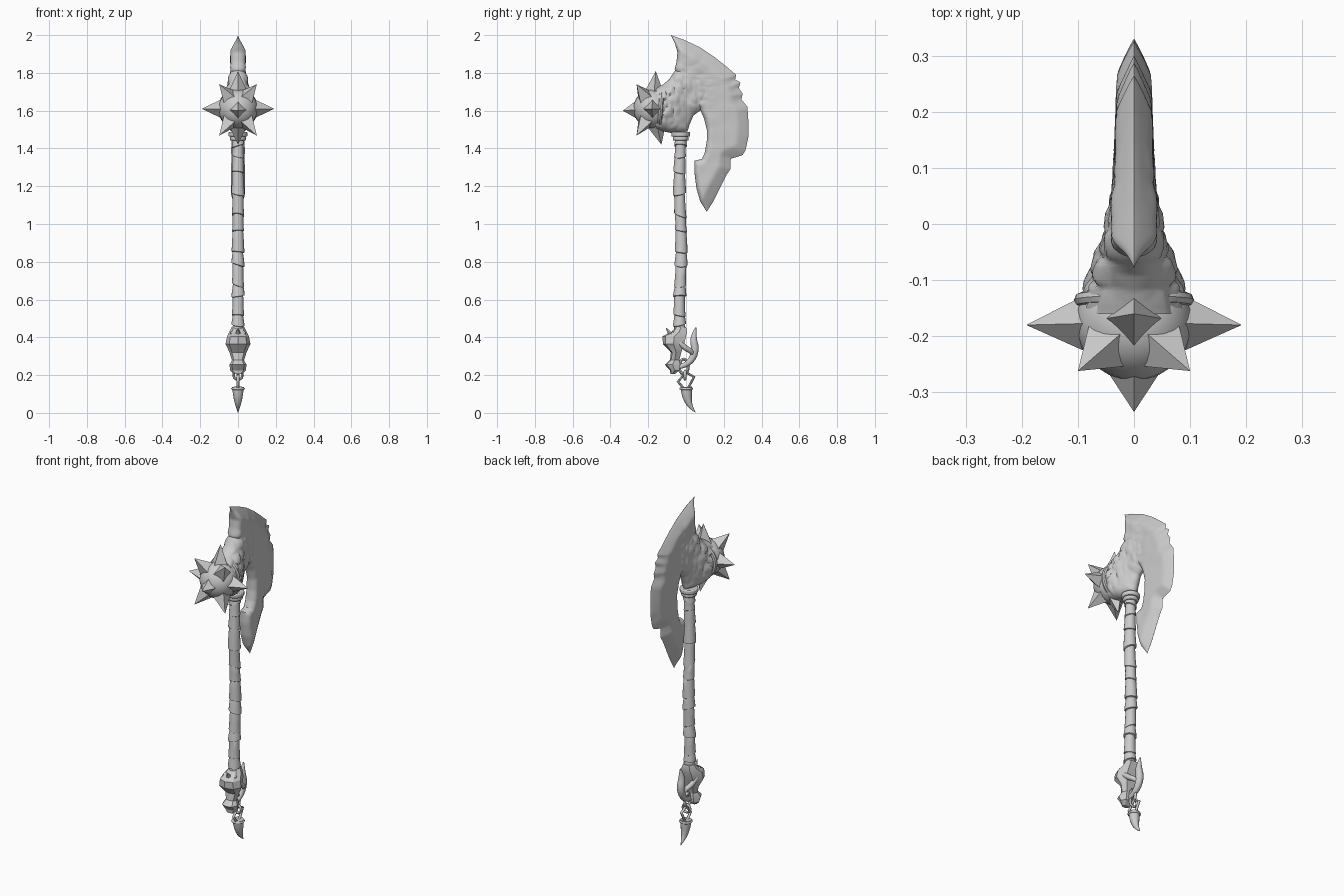
import bpy, bmesh, random
from math import sin, cos, pi, radians
from mathutils import Vector, noise

if "Cube" in bpy.data.objects:
    bpy.data.objects.remove(bpy.data.objects["Cube"])
random.seed(4)


def finish(ob, name, angle=35):
    ob.name = name
    bpy.ops.object.select_all(action='DESELECT')
    ob.select_set(True)
    bpy.context.view_layer.objects.active = ob
    bpy.ops.object.shade_smooth_by_angle(angle=radians(angle))
    return ob


def loft(name, rings, angle=35):
    bm = bmesh.new()
    rows = [[bm.verts.new(p) for p in r] for r in rings]
    n = len(rows[0])
    for a, b in zip(rows, rows[1:]):
        for i in range(n):
            bm.faces.new((a[i], a[(i + 1) % n], b[(i + 1) % n], b[i]))
    bm.faces.new(rows[0])
    bm.faces.new(rows[-1])
    bmesh.ops.remove_doubles(bm, verts=bm.verts, dist=0.0004)
    bmesh.ops.recalc_face_normals(bm, faces=bm.faces)
    me = bpy.data.meshes.new(name)
    bm.to_mesh(me)
    bm.free()
    ob = bpy.data.objects.new(name, me)
    bpy.context.collection.objects.link(ob)
    return finish(ob, name, angle)


def tube(name, pts, cyclic=False, res=3, kind='POLY'):
    """Tapered tube in the x = const plane; pts are (x, y, z, radius)."""
    cu = bpy.data.curves.new(name, 'CURVE')
    cu.dimensions = '3D'
    cu.bevel_depth = 1
    cu.bevel_resolution = res
    cu.use_fill_caps = True
    sp = cu.splines.new(kind)
    sp.points.add(len(pts) - 1)
    for p, (x, y, z, r) in zip(sp.points, pts):
        p.co, p.radius = (x, y, z, 1), r
    sp.use_cyclic_u = cyclic
    if kind == 'NURBS':
        sp.order_u, sp.use_endpoint_u, sp.resolution_u = 3, True, 6
    ob = bpy.data.objects.new(name, cu)
    bpy.context.collection.objects.link(ob)
    bpy.ops.object.select_all(action='DESELECT')
    ob.select_set(True)
    bpy.context.view_layer.objects.active = ob
    bpy.ops.object.convert(target='MESH')
    return finish(bpy.context.object, name, 45)


def lerp_table(t, table):
    for (a, va), (b, vb) in zip(table, table[1:]):
        if t <= b:
            return va + (vb - va) * max(0, (t - a) / (b - a))
    return table[-1][1]


def edge_dist(p, line):
    best = 9
    for a, b in zip(line, line[1:]):
        d = b - a
        t = max(0, min(1, (p - a).dot(d) / max(d.length_squared, 1e-9)))
        best = min(best, (p - a - d * t).length)
    return best


def plate(name, stations, thick, inner, outer, steps, cols, scale_amt):
    """Plate between two outlines in yz. inner/outer = (edge width, roundness)."""
    lines = [[Vector((s[k], s[k + 1])) for s in stations] for k in (0, 2)]

    def prof(d, width, p):
        return max(0, 1 - (1 - min(1, d / width)) ** p) ** (1 / p)

    rings = []
    last = len(stations) - 1
    for i in range(last * steps + 1):
        k = min(i // steps, last - 1)
        t = i / steps - k
        a, b = (ln[k].lerp(ln[k + 1], t) for ln in lines)
        front = []
        for j in range(cols + 1):
            q = a.lerp(b, (1 - cos(pi * j / cols)) / 2)
            h = 0
            if 0 < j < cols:
                h = lerp_table(q.x, thick) * prof(edge_dist(q, lines[0]), *inner) * prof(edge_dist(q, lines[1]), *outer)
                d = noise.voronoi(Vector((q.x, q.y, 0.3)) * 19)[0]
                crack = 1 - min(1, (d[1] - d[0]) * 2.5)
                mask = max(0, min(1, (0.17 - q.x) * 10)) * max(0, min(1, (q.y - 1.45) * 12)) * max(0, min(1, (1.93 - q.y) * 8))
                soft = noise.noise(Vector((q.x, q.y, 0)) * 14) * 0.08
                h *= 1 + soft - scale_amt * crack * mask
            front.append(Vector((h, q.x, q.y)))
        back = [Vector((-v.x, v.y, v.z)) for v in front[-2:0:-1]]
        rings.append(front + back)
    return loft(name, rings, 40)


# Crescent blade with a chipped cutting edge: inner y, z, outer y, z
blade = [(-.08, 2.0, -.08, 2.0), (-.06, 1.96, -.01, 1.975), (-.045, 1.91, .075, 1.935),
         (-.05, 1.86, .15, 1.885), (-.06, 1.82, .20, 1.845), (-.05, 1.78, .265, 1.79),
         (-.03, 1.75, .26, 1.765), (-.01, 1.72, .288, 1.75), (.01, 1.69, .28, 1.72),
         (.03, 1.66, .30, 1.69), (.05, 1.635, .293, 1.66), (.075, 1.605, .325, 1.62),
         (.095, 1.56, .33, 1.55), (.11, 1.50, .33, 1.46), (.11, 1.44, .315, 1.39),
         (.10, 1.38, .30, 1.365), (.085, 1.345, .237, 1.345), (.045, 1.335, .235, 1.29),
         (.045, 1.27, .215, 1.26), (.055, 1.19, .175, 1.18), (.075, 1.12, .145, 1.12),
         (.11, 1.065, .11, 1.065)]
plate("blade", blade, [(-.06, .042), (0, .042), (.1, .036), (.3, .028)],
      (.03, 2), (.06, 1.1), 5, 24, .16)

# Scaly neck joining blade and ball
neck = [(-.16, 1.72, -.16, 1.50), (-.12, 1.74, -.12, 1.49), (-.09, 1.765, -.08, 1.482), (-.06, 1.81, -.04, 1.482),
        (-.03, 1.84, .008, 1.49), (.02, 1.84, .02, 1.53), (.05, 1.82, .04, 1.575),
        (.09, 1.80, .075, 1.60), (.15, 1.77, .15, 1.63)]
plate("scaled_neck", neck, [(-.16, .098), (-.1, .086), (0, .052), (.08, .042), (.15, .02)],
      (.10, 2), (.09, 2), 6, 32, .14)

# Spiked ball behind the blade
centre = Vector((0, -.175, 1.61))
bpy.ops.mesh.primitive_uv_sphere_add(segments=28, ring_count=16, radius=.104, location=centre)
finish(bpy.context.object, "spike_ball")
bpy.ops.mesh.primitive_torus_add(major_segments=32, minor_segments=8, major_radius=.094, minor_radius=.013,
                                 location=(0, -.135, 1.61), rotation=(radians(86), 0, 0))
finish(bpy.context.object, "ball_collar")
tips = [(0, -.335, 1.6), (0, -.16, 1.81), (0, -.13, 1.42)]
tips += [(s * x, y, z) for s in (-1, 1) for x, y, z in ((.192, -.18, 1.61), (.1, -.262, 1.74), (.1, -.262, 1.468))]
for tip in tips:
    d = Vector(tip) - centre
    base = .075
    bpy.ops.mesh.primitive_cone_add(vertices=4, radius1=.056, radius2=0, depth=d.length - base,
                                    location=centre + d.normalized() * (base + d.length) / 2)
    ob = bpy.context.object
    ob.rotation_mode = 'QUATERNION'
    ob.rotation_quaternion = d.to_track_quat('Z', 'Y')
    finish(ob, "spike", 20)

# Handle wrapped in overlapping tilted leather bands
rings, z = [], .40
while z < 1.44:
    h = min(random.uniform(.045, .12), 1.48 - z)
    tilt, turn = random.uniform(.004, .014), random.uniform(0, 2 * pi)
    r = random.uniform(.031, .036)
    for dz, rad in ((0, .027), (.003, r), (h * .5, r - .003), (h - .004, .0285)):
        cy = -.03 + .005 * sin((z + dz) * 9)
        rings.append([Vector((rad * cos(a), cy + rad * sin(a), z + dz + tilt * sin(a + turn)))
                      for a in (2 * pi * k / 16 for k in range(16))])
    z += h
loft("wrapped_handle", rings, 40)
for z, r, depth in ((1.475, .05, .026), (1.452, .042, .022)):
    bpy.ops.mesh.primitive_cylinder_add(vertices=20, radius=r, depth=depth, location=(0, -.028, z))
    ob = bpy.context.object
    m = ob.modifiers.new("bevel", 'BEVEL')
    m.width, m.segments = .006, 2
    finish(ob, "handle_collar")

# Pommel: faceted claw plates, z, back y, front y, half width
sections = [(.205, -.082, -.06, .02), (.225, -.085, -.035, .042), (.255, -.112, -.03, .045), (.28, -.085, -.035, .032),
            (.32, -.08, -.025, .045), (.365, -.122, -.01, .066), (.405, -.125, .0, .058),
            (.43, -.075, .005, .045), (.455, -.055, .0, .033)]
rings = []
for z, y0, y1, w in sections:
    m = (y0 + y1) / 2
    rings.append([(0, y0, z), (w * .7, y0 * .75 + m * .25, z), (w, m, z), (w * .6, y1, z),
                  (-w * .6, y1, z), (-w, m, z), (-w * .7, y0 * .75 + m * .25, z)])
loft("pommel", rings, 25)
tube("pommel_thorn", [(0, -.06, .385, .025), (0, -.08, .41, .018), (0, -.105, .45, .002)], res=1)
# Horn and strands curling around the pommel
tube("pommel_horn", [(0, .052, .452, .003), (0, .036, .40, .019), (0, .05, .34, .022), (0, .035, .285, .019),
                     (0, -.005, .25, .014), (0, -.05, .24, .012)], kind='NURBS')
for s in (-1, 1):
    tube("pommel_strand", [(s * .03, -.075, .425, .010), (s * .04, -.045, .38, .015), (s * .032, -.005, .345, .015),
                           (s * .015, .03, .325, .014), (0, .045, .30, .006)], kind='NURBS')

# Chain and fang
tube("upper_link", [(0, -.012 + .024 * cos(a), .245 + .04 * sin(a), .008) for a in (pi * k / 6 for k in range(12))], True, 2)
tube("cross_link", [(.024 * cos(a), -.005, .20 + .024 * sin(a), .007) for a in (pi * k / 5 for k in range(10))], True, 2)
tube("lower_link", [(0, 0, .215, .008), (0, .042, .19, .008), (0, .008, .125, .008), (0, -.008, .125, .008),
                    (0, -.042, .165, .008)], True, 2)
tube("fang", [(0, .001, .137, .031), (0, .003, .105, .028), (0, .009, .07, .022), (0, .022, .035, .013),
              (0, .05, .002, .001)], res=4, kind='NURBS')
tube("fang_rim", [(.03 * cos(a), .001 + .03 * sin(a), .128, .006) for a in (pi * k / 8 for k in range(16))], True, 2)
